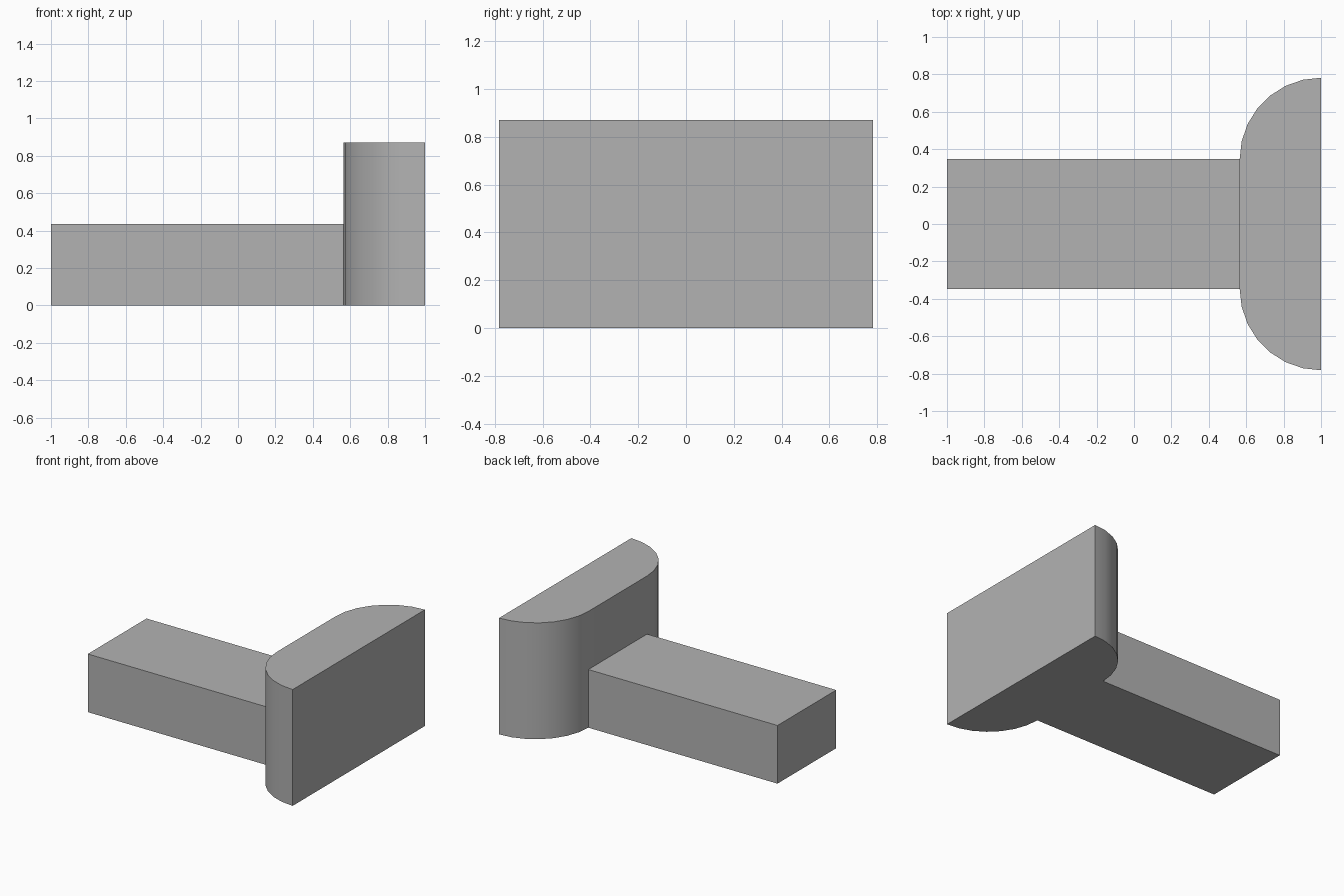
import bpy
import bmesh
from math import sin, cos, pi, radians

cube = bpy.data.objects.get("Cube")
if cube:
    bpy.data.objects.remove(cube, do_unlink=True)

RADIUS = 0.435       # rounded corners of the head
HALF_WIDTH = 0.347   # half width of the shaft
SEGMENTS = 7         # facets per rounded corner

grey = bpy.data.materials.new("plain grey")
grey.use_nodes = True
colour = (0.45, 0.45, 0.45, 1)
grey.diffuse_color = colour
grey.node_tree.nodes["Principled BSDF"].inputs["Base Color"].default_value = colour


def extrude_profile(name, outline, height):
    """Raise a closed counter-clockwise floor outline into a solid."""
    bm = bmesh.new()
    base = bm.faces.new([bm.verts.new((x, y, 0)) for x, y in outline])
    top = bmesh.ops.extrude_face_region(bm, geom=[base], use_keep_orig=True)
    verts = [v for v in top["geom"] if isinstance(v, bmesh.types.BMVert)]
    bmesh.ops.translate(bm, vec=(0, 0, height), verts=verts)
    bmesh.ops.recalc_face_normals(bm, faces=bm.faces)
    mesh = bpy.data.meshes.new(name)
    bm.to_mesh(mesh)
    bm.free()
    mesh.materials.append(grey)
    obj = bpy.data.objects.new(name, mesh)
    bpy.context.collection.objects.link(obj)
    return obj


# Long rectangular shaft
inner = 1 - RADIUS
extrude_profile("shaft", [(-1, -HALF_WIDTH), (inner, -HALF_WIDTH),
                          (inner, HALF_WIDTH), (-1, HALF_WIDTH)], RADIUS)

# Tall head: flat striking face, two quarter-round corners towards the shaft
angles = [i * pi / 2 / SEGMENTS for i in range(SEGMENTS + 1)]
corner = [(1 - RADIUS * cos(a), HALF_WIDTH + RADIUS * sin(a)) for a in angles]
outline = corner[::-1] + [(x, -y) for x, y in corner]
head = extrude_profile("head", outline, 2 * RADIUS)

# Smooth the rounded corners, keep the rims sharp
bpy.ops.object.select_all(action="DESELECT")
head.select_set(True)
bpy.context.view_layer.objects.active = head
bpy.ops.object.shade_smooth_by_angle(angle=radians(30))
